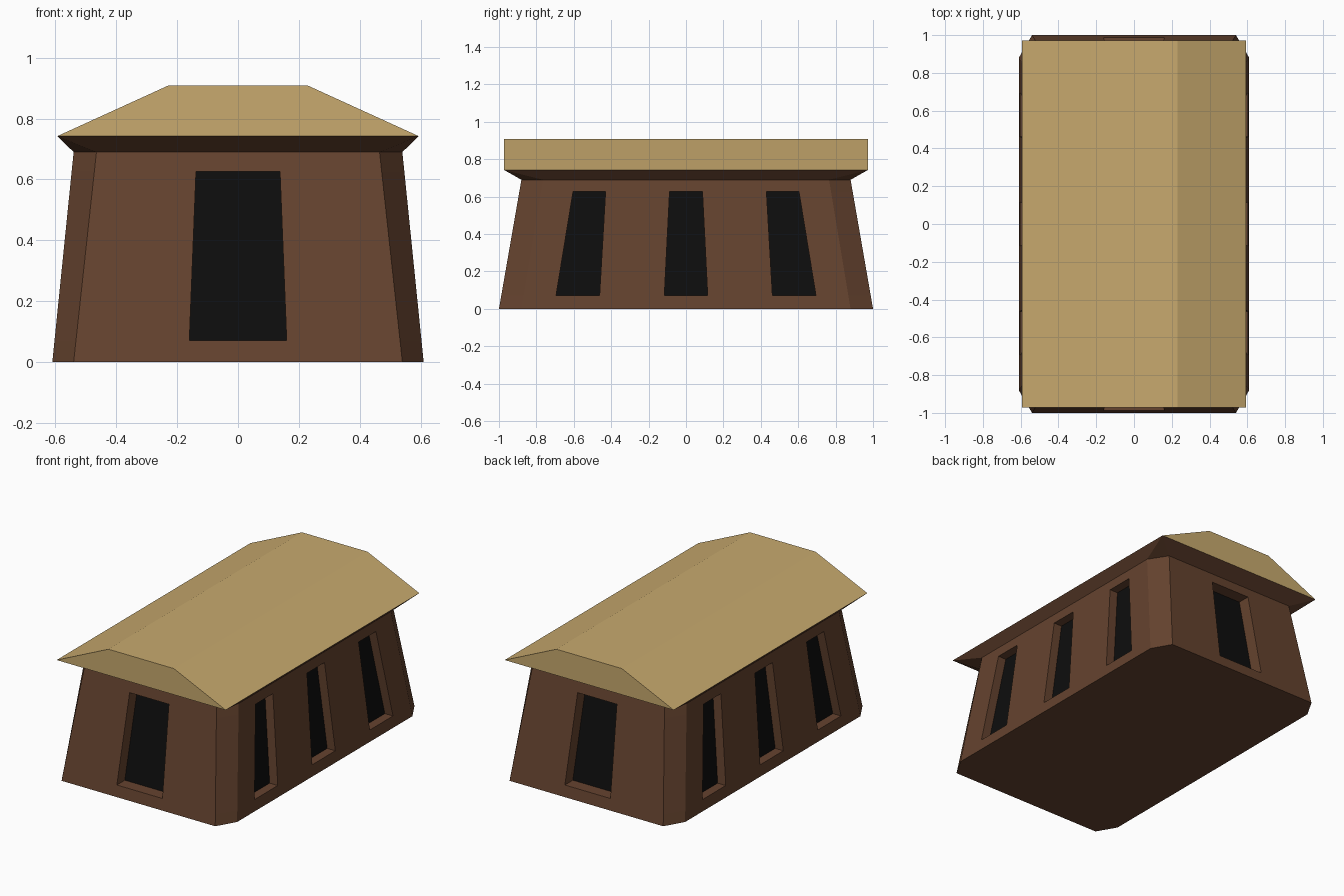
import bpy, bmesh

if "Cube" in bpy.data.objects:
    bpy.data.objects.remove(bpy.data.objects["Cube"])


def material(name, rgb):
    m = bpy.data.materials.new(name)
    m.diffuse_color = (*rgb, 1)
    m.use_nodes = True
    m.node_tree.nodes["Principled BSDF"].inputs["Base Color"].default_value = m.diffuse_color
    return m


wood = material("brown wall", (0.130, 0.056, 0.028))
dark = material("dark opening", (0.004, 0.004, 0.004))
straw = material("straw roof", (0.578, 0.402, 0.156))

WALL_TOP, EAVE, RIDGE = 0.69, 0.742, 0.908
SILL, LINTEL = 0.07, 0.626
LEVELS = [0, SILL, LINTEL, WALL_TOP]


def lerp(a, b, t):
    return a + (b - a) * t


def make_object(name, bm, mats):
    bmesh.ops.remove_doubles(bm, verts=bm.verts, dist=1e-4)
    bmesh.ops.recalc_face_normals(bm, faces=bm.faces)
    me = bpy.data.meshes.new(name)
    bm.to_mesh(me)
    bm.free()
    for m in mats:
        me.materials.append(m)
    ob = bpy.data.objects.new(name, me)
    bpy.context.collection.objects.link(ob)
    return ob


def face(bm, pts, mat=0):
    f = bm.faces.new([bm.verts.new(p) for p in pts])
    f.material_index = mat


# Each wall: (distance out, half width) as (bottom, top) pairs,
# opening edges as (at sill, at lintel) pairs, recess depth
END = dict(out=(1.0, 0.88), half=(0.54, 0.465),
           edges=[(-0.16, -0.138), (0.16, 0.138)], depth=0.08)
SIDE = dict(out=(0.61, 0.54), half=(0.88, 0.765),
            edges=[(-0.695, -0.604), (-0.462, -0.43), (-0.116, -0.088),
                   (0.116, 0.088), (0.462, 0.43), (0.695, 0.604)], depth=0.057)


def wall_point(wall, sign, u, z, inset=0):
    d = sign * (lerp(*wall["out"], z / WALL_TOP) - inset)
    return (u, d, z) if wall is END else (d, u, z)


def half_at(wall, z):
    return lerp(*wall["half"], z / WALL_TOP)


def columns(wall, z):
    t = (z - SILL) / (LINTEL - SILL)
    h = half_at(wall, z)
    return [-h] + [lerp(a, b, t) for a, b in wall["edges"]] + [h]


bm = bmesh.new()
# Sloping walls with recessed door and window openings
for wall in (END, SIDE):
    for sign in (-1, 1):
        for row in range(3):
            z0, z1 = LEVELS[row], LEVELS[row + 1]
            low, high = columns(wall, z0), columns(wall, z1)
            for i in range(len(low) - 1):
                uz = [(low[i], z0), (low[i + 1], z0), (high[i + 1], z1), (high[i], z1)]
                outer = [wall_point(wall, sign, u, z) for u, z in uz]
                if row == 1 and i % 2 == 1:
                    inner = [wall_point(wall, sign, u, z, wall["depth"]) for u, z in uz]
                    face(bm, inner, 1)
                    for k in range(4):
                        n = (k + 1) % 4
                        face(bm, [outer[k], outer[n], inner[n], inner[k]])
                else:
                    face(bm, outer)

# Chamfered corners and the eave underside at each corner
RX, RY = 0.594, 0.972
for sx in (-1, 1):
    for sy in (-1, 1):
        def ends(z):
            return (wall_point(END, sy, sx * half_at(END, z), z),
                    wall_point(SIDE, sx, sy * half_at(SIDE, z), z))
        for z0, z1 in zip(LEVELS, LEVELS[1:]):
            a, b = ends(z0)
            c, d = ends(z1)
            face(bm, [a, b, d, c])
        a, b = ends(WALL_TOP)
        face(bm, [a, b, (sx * RX, sy * RY, EAVE)])

# Eave underside along the walls, following the wall-top divisions
for wall, reach, span in ((END, RY, RX), (SIDE, RX, RY)):
    for sign in (-1, 1):
        us = columns(wall, WALL_TOP)
        tops = [u * span / us[-1] for u in us]
        for i in range(len(us) - 1):
            outs = [(u, sign * reach, EAVE) if wall is END else (sign * reach, u, EAVE)
                    for u in (tops[i + 1], tops[i])]
            face(bm, [wall_point(wall, sign, us[i], WALL_TOP),
                      wall_point(wall, sign, us[i + 1], WALL_TOP)] + outs)

# Floor
bmesh.ops.remove_doubles(bm, verts=bm.verts, dist=1e-4)
rim = [e for e in bm.edges if e.is_boundary and all(v.co.z < 1e-4 for v in e.verts)]
bmesh.ops.contextual_create(bm, geom=rim)
make_object("hut_walls", bm, [wood, dark])

# Roof: flat-ridged profile extruded along the length
bm = bmesh.new()
profile = [(-RX, EAVE), (RX, EAVE), (0.23, RIDGE), (-0.23, RIDGE)]
front = [(x, -RY, z) for x, z in profile]
back = [(x, RY, z) for x, z in profile]
face(bm, front)
face(bm, back)
for k in range(1, 4):
    n = (k + 1) % 4
    face(bm, [front[k], front[n], back[n], back[k]])
make_object("thatched_roof", bm, [straw])
